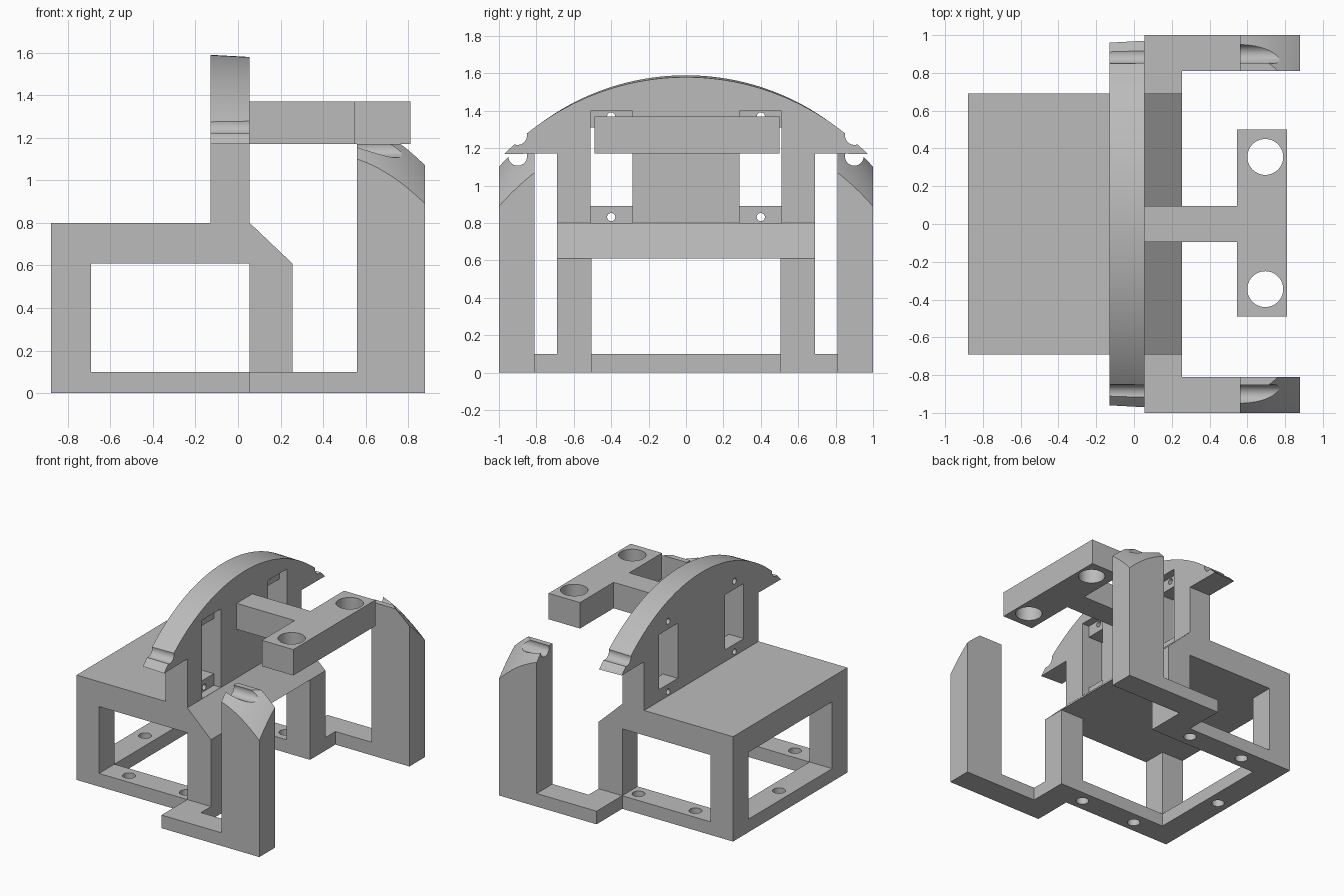
import bpy, bmesh, math

if "Cube" in bpy.data.objects:
    bpy.data.objects.remove(bpy.data.objects["Cube"])

grey = bpy.data.materials.new("plain grey")
grey.diffuse_color = (0.5, 0.5, 0.5, 1)
grey.use_nodes = True
grey.node_tree.nodes["Principled BSDF"].inputs["Base Color"].default_value = grey.diffuse_color


def finish(bm, name):
    bmesh.ops.recalc_face_normals(bm, faces=bm.faces)
    me = bpy.data.meshes.new(name)
    bm.to_mesh(me)
    bm.free()
    me.materials.append(grey)
    ob = bpy.data.objects.new(name, me)
    bpy.context.collection.objects.link(ob)
    return ob


def loft(name, ring_a, ring_b):
    """Solid between two matching rings of 3D points."""
    bm = bmesh.new()
    a = [bm.verts.new(p) for p in ring_a]
    b = [bm.verts.new(p) for p in ring_b]
    bm.faces.new(a)
    bm.faces.new(b[::-1])
    n = len(a)
    for i in range(n):
        j = (i + 1) % n
        bm.faces.new((a[i], b[i], b[j], a[j]))
    return finish(bm, name)


def prism(name, pts, axis, lo, hi):
    """Extrude a 2D outline along x, y or z."""
    place = {"x": lambda p, h: (h, p[0], p[1]),
             "y": lambda p, h: (p[0], h, p[1]),
             "z": lambda p, h: (p[0], p[1], h)}[axis]
    return loft(name, [place(p, lo) for p in pts], [place(p, hi) for p in pts])


def box(name, x0, x1, y0, y1, z0, z1):
    return prism(name, [(x0, y0), (x1, y0), (x1, y1), (x0, y1)], "z", z0, z1)


def rod(axis, u, v, r, lo, hi, n=40):
    pts = [(u + r * math.cos(2 * math.pi * i / n), v + r * math.sin(2 * math.pi * i / n))
           for i in range(n)]
    return prism("cutter", pts, axis, lo, hi)


def boolean(ob, tools, op="DIFFERENCE"):
    """Apply each tool to the object, then remove the tool."""
    for t in tools:
        m = ob.modifiers.new("bool", "BOOLEAN")
        m.operation, m.object, m.solver = op, t, "EXACT"
        bpy.context.view_layer.update()
        dg = bpy.context.evaluated_depsgraph_get()
        me = bpy.data.meshes.new_from_object(ob.evaluated_get(dg))
        ob.modifiers.clear()
        ob.data = me
        bpy.data.objects.remove(t)


def smooth(ob):
    bpy.ops.object.select_all(action="DESELECT")
    ob.select_set(True)
    bpy.context.view_layer.objects.active = ob
    bpy.ops.object.shade_smooth_by_angle(angle=math.radians(30))


def arc(y, top, r):
    return top - r + math.sqrt(r * r - y * y)


# Bed: bench block with open sides, open ends and a U-shaped foot
bed = prism("bed", [(-.88, 0), (.255, 0), (.255, .61), (.055, .8), (-.88, .8)], "y", -.69, .69)
boolean(bed, [box("cutter", -.69, .055, -1, 1, .1, .61),
              box("cutter", -1, 1, -.505, .505, .1, .61),
              box("cutter", -.69, .5, -.505, .505, -.1, .2)])
boolean(bed, [rod("z", x, y, .045, -.1, .3) for x, y in
              ((-.5, .6), (-.02, .6), (-.5, -.6), (-.02, -.6), (-.785, 0))])
smooth(bed)

# Back plate: domed upright with two recessed windows and edge notches


def plate_ring(x, half, top, r):
    ring = [(x, -.69, 1.172), (x, -.69, .8), (x, .69, .8), (x, .69, 1.172)]
    n = 64
    return ring + [(x, y, arc(y, top, r)) for y in
                   (half - 2 * half * i / n for i in range(n + 1))]


plate = loft("back_plate", plate_ring(-.13, .96, 1.59, 1.307), plate_ring(.055, .97, 1.58, 1.352))
cuts = []
for s in (-1, 1):
    y0, y1 = sorted((s * .285, s * .51))
    cuts += [box("cutter", -.5, .5, y0, y1, .89, 1.31),
             box("cutter", -.005, .5, y0, y1, .801, 1.4),
             rod("x", s * .4, .832, .022, -.5, .5, 24),
             rod("x", s * .4, 1.37, .022, -.5, .5, 24),
             rod("x", s * .9, 1.268, .05, -.5, .5)]
boolean(plate, cuts)
smooth(plate)

# T-shaped bracket with two vertical bores
bracket = prism("bracket", [(.055, -.095), (.545, -.095), (.545, -.49), (.81, -.49), (.81, .5),
                            (.545, .5), (.545, .095), (.055, .095)], "z", 1.172, 1.37)
boolean(bracket, [rod("z", .695, y, .095, 1, 1.6, 56) for y in (-.345, .355)])
smooth(bracket)

# Side arms and grooved posts
for s, side in ((-1, "near"), (1, "far")):
    arm = [(.055, .69), (.255, .69), (.255, .81), (.56, .81), (.56, 1), (.055, 1)]
    prism(side + "_arm", [(x, s * y) for x, y in arm], "z", 0, .1)
    y0, y1 = sorted((s * .81, s * 1.0))
    post = box(side + "_post", .56, .88, y0, y1, 0, 1.172)

    # domed envelope that rounds off the post top
    bm = bmesh.new()
    bmesh.ops.create_grid(bm, x_segments=20, y_segments=12, size=.5)
    for v in bm.verts:
        x, y = .72 + v.co.x * .5, .905 + v.co.y * .32
        v.co = (x, s * y, arc(y, 1.585, 1.32) - max(0, x - .4) ** 2 / .97)
    ext = bmesh.ops.extrude_face_region(bm, geom=bm.faces[:])
    for v in ext["geom"]:
        if isinstance(v, bmesh.types.BMVert):
            v.co.z = -.2
    boolean(post, [finish(bm, "envelope")], "INTERSECT")
    boolean(post, [rod("x", s * .9, 1.157, .05, .3, 1.2)])
    smooth(post)
